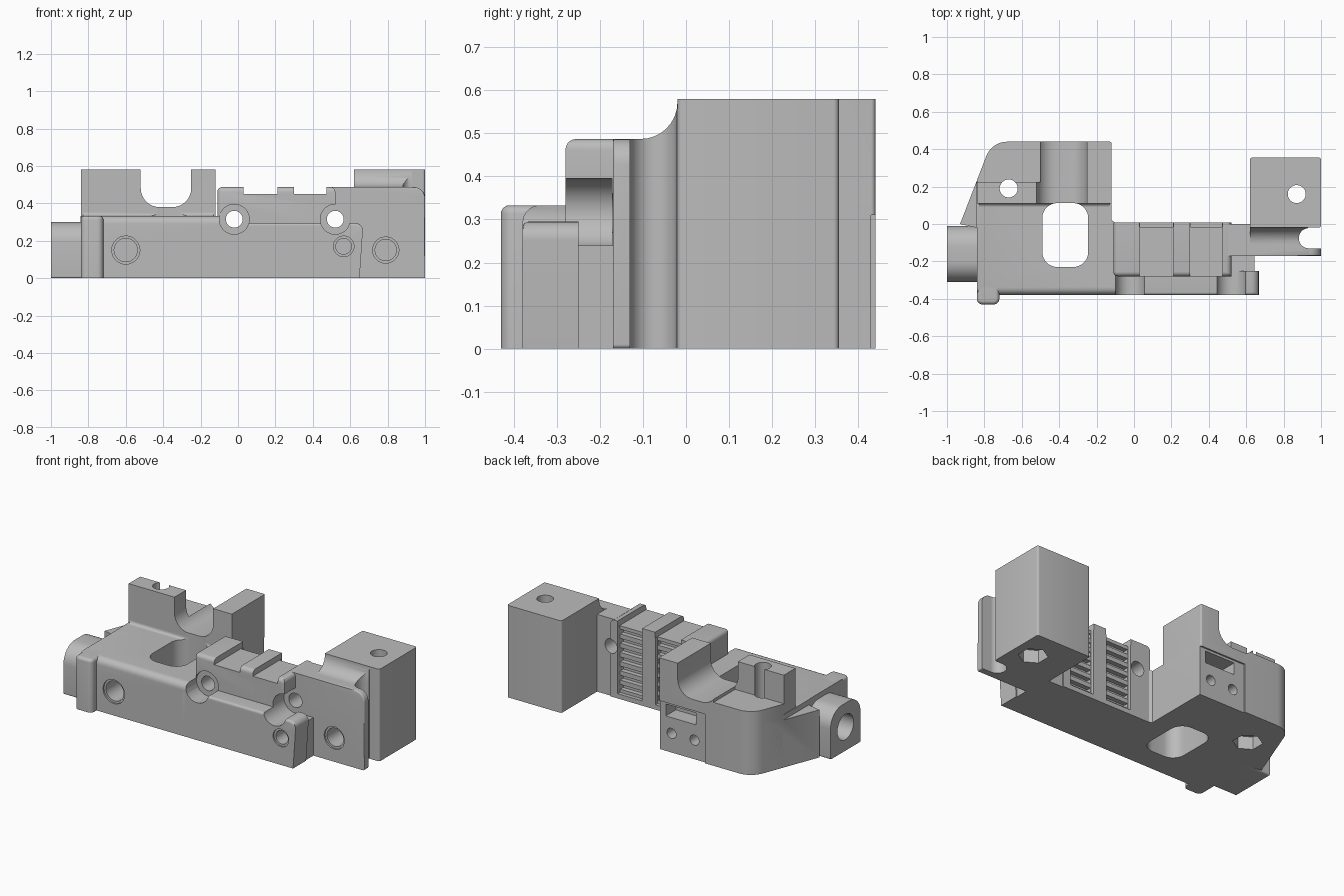
import bpy, bmesh, math
from mathutils import Vector

if "Cube" in bpy.data.objects:
    bpy.data.objects.remove(bpy.data.objects["Cube"])

grey = bpy.data.materials.new("plain grey")
grey.use_nodes = True
grey.diffuse_color = (0.5, 0.5, 0.5, 1)
grey.node_tree.nodes["Principled BSDF"].inputs["Base Color"].default_value = (0.5, 0.5, 0.5, 1)
parts = []


def rounded(points, steps=8):
    """Closed profile from (u, v, radius) corners."""
    out = []
    n = len(points)
    for i, (u, v, r) in enumerate(points):
        p = Vector((u, v))
        if r == 0:
            out.append(p)
            continue
        d1 = (Vector(points[i - 1][:2]) - p).normalized()
        d2 = (Vector(points[(i + 1) % n][:2]) - p).normalized()
        half = d1.angle(d2) / 2
        c = p + (d1 + d2).normalized() * r / math.sin(half)
        t = r / math.tan(half)
        a, b = p + d1 * t - c, p + d2 * t - c
        start = math.atan2(a.y, a.x)
        sweep = math.remainder(math.atan2(b.y, b.x) - start, math.tau)
        for k in range(steps + 1):
            ang = start + sweep * k / steps
            out.append(c + Vector((math.cos(ang), math.sin(ang))) * r)
    return out


def prism(name, pts, axis, lo, hi, bevel=0, pick=None, part=True):
    """Solid from a profile along an axis, with the picked edges rounded."""
    place = {"x": lambda u, v, w: (w, u, v),
             "y": lambda u, v, w: (u, w, v),
             "z": lambda u, v, w: (u, v, w)}[axis]
    bm = bmesh.new()
    low, high = ([bm.verts.new(place(p[0], p[1], w)) for p in pts] for w in (lo, hi))
    bm.faces.new(low[::-1])
    bm.faces.new(high)
    for i in range(len(pts)):
        bm.faces.new((low[i - 1], low[i], high[i], high[i - 1]))
    if bm.calc_volume(signed=True) < 0:
        bmesh.ops.reverse_faces(bm, faces=bm.faces[:])
    bm.normal_update()
    if bevel:
        edges = [e for e in bm.edges if pick((e.verts[0].co + e.verts[1].co) / 2)]
        bmesh.ops.bevel(bm, geom=edges, offset=bevel, segments=5, profile=0.5, affect="EDGES")
    mesh = bpy.data.meshes.new(name)
    bm.to_mesh(mesh)
    bm.free()
    mesh.materials.append(grey)
    ob = bpy.data.objects.new(name, mesh)
    bpy.context.collection.objects.link(ob)
    if part:
        parts.append(ob)
    else:
        ob.hide_render = True
    return ob


def box(name, x, y, z, bevel=0, pick=None, part=True):
    pts = [(x[0], y[0]), (x[1], y[0]), (x[1], y[1]), (x[0], y[1])]
    return prism(name, pts, "z", z[0], z[1], bevel, pick, part)


def rod(u, v, r, axis, lo, hi, sides=40):
    turns = [math.tau * (k + 0.5) / sides for k in range(sides)]
    pts = [(u + r * math.cos(a), v + r * math.sin(a)) for a in turns]
    return prism("cutter", pts, axis, lo, hi, part=False)


def block_cutter(x, y, z):
    return box("cutter", x, y, z, part=False)


def overlap(a, b):
    for i in range(3):
        ca = [v.co[i] for v in a.data.vertices]
        cb = [v.co[i] for v in b.data.vertices]
        if max(ca, default=-9) <= min(cb) or max(cb) <= min(ca):
            return False
    return True


def cut(tool, targets=parts, operation="DIFFERENCE"):
    for ob in targets:
        if overlap(ob, tool):
            mod = ob.modifiers.new("cut", "BOOLEAN")
            mod.operation = operation
            mod.solver = "EXACT"
            mod.object = tool
            bpy.context.view_layer.objects.active = ob
            bpy.ops.object.modifier_apply(modifier=mod.name)
    bpy.data.objects.remove(tool)


# Main body with slanted rear corner
outline = rounded([(-0.84, -0.38, 0), (-0.09, -0.38, 0), (-0.09, 0, 0), (-0.12, 0.02, 0),
                   (-0.12, 0.44, 0.01), (-0.76, 0.44, 0.12), (-0.93, 0, 0), (-0.84, -0.02, 0)])
base = prism("main_body", outline, "z", 0, 0.333, 0.04,
             lambda c: c.z > 0.3 and c.y < -0.37)
cut(block_cutter((-1.1, -0.842), (-0.6, 0.6), (0.3, 0.5)), [base])

# Rear wall with rounded valley, shelf and plate
profile = rounded([(-0.84, 0, 0), (-0.1, 0, 0), (-0.1, 0.58, 0), (-0.25, 0.58, 0),
                   (-0.25, 0.38, 0.1), (-0.52, 0.38, 0.1), (-0.52, 0.58, 0), (-0.84, 0.58, 0)])
wall = prism("rear_wall", profile, "y", 0.11, 0.46)
cut(prism("cutter", outline, "z", -0.1, 0.7, part=False), [wall], "INTERSECT")
cut(block_cutter((-1, -0.5), (0.225, 0.6), (0.4, 0.7)), [wall])
wall_fillet = prism("wall_fillet", rounded([(0.13, 0.32, 0), (0.13, 0.375, 0), (0.11, 0.375, 0),
                                            (0.11, 0.333, 0.02), (0.08, 0.333, 0), (0.08, 0.32, 0)]),
                    "x", -0.83, -0.13)

# End boss and front pad
prism("end_boss", rounded([(-0.31, 0, 0.01), (-0.01, 0, 0.01), (-0.01, 0.3, 0.11), (-0.31, 0.3, 0.11)]),
      "x", -1, -0.8)
prism("front_pad", rounded([(-0.84, -0.43, 0.03), (-0.72, -0.43, 0.03), (-0.72, -0.3, 0), (-0.84, -0.3, 0)]),
      "z", 0, 0.333, 0.02, lambda c: c.z > 0.3 and c.y < -0.35)

# Front rail and the foot behind it
prism("front_rail", rounded([(-0.12, 0, 0), (0.65, 0, 0), (0.67, 0.295, 0.04), (-0.12, 0.295, 0)]),
      "y", -0.38, -0.25, 0.015, lambda c: c.y < -0.37 and c.z > 0.28)
box("rail_foot", (-0.1, 0.645), (-0.29, -0.15), (0, 0.24))

# Centre block with lands, notches and toothed back
centre = box("belt_block", (-0.11, 0.52), (-0.28, 0.008), (0, 0.487), 0.025,
             lambda c: c.z > 0.48 and c.y < 0 or c.x < -0.1 and c.y < -0.27)
for x0, x1 in ((0.03, 0.21), (0.3, 0.473)):
    cut(block_cutter((x0, x1), (-0.5, 0.1), (0.45, 0.6)), [centre])
    cut(block_cutter((x0 + 0.002, x1 - 0.002), (-0.015, 0.1), (0.03, 0.6)), [centre])
    for k in range(7):
        z = 0.05 + 0.058 * k
        cut(block_cutter((x0 + 0.004, x1 - 0.004), (-0.045, 0.1), (z, z + 0.03)), [centre])

# Side plate, neck and end block
prism("side_plate", rounded([(0.5, 0, 0), (1, 0, 0.01), (1, 0.487, 0.06), (0.5, 0.487, 0)]),
      "y", -0.17, -0.13, 0.008, lambda c: c.x > 0.9 and c.y < -0.16 and c.z > 0.02)
neck = box("neck", (0.5, 0.93), (-0.15, 0), (0, 0.487))
neck_fillet = prism("neck_fillet", rounded([(-0.12, 0.47, 0), (0, 0.47, 0), (0, 0.58, 0), (-0.02, 0.58, 0),
                                            (-0.02, 0.487, 0.085), (-0.12, 0.487, 0)]), "x", 0.62, 0.93)
cut(rod(0.935, -0.076, 0.054, "z", -0.1, 0.7), [neck, neck_fillet])
box("end_block", (0.62, 1), (-0.02, 0.355), (0, 0.58), 0.012,
    lambda c: 0.1 < c.z < 0.5)

# Rounded window through the body
window = rounded([(-0.49, -0.23, 0.08), (-0.245, -0.23, 0.08), (-0.245, 0.112, 0.08), (-0.49, 0.112, 0.08)])
cut(prism("cutter", window, "z", -0.1, 0.7, part=False), [base, wall_fillet, wall])

# Screw saddles and through holes
for x, depth in ((-0.02, -0.27), (0.52, -0.172)):
    cut(rod(x, 0.315, 0.08, "y", -0.5, depth))
    cut(rod(x, 0.315, 0.045, "y", -0.5, 0.1))

# Blind front holes with a wider mouth
for x, z, r in ((-0.6, 0.15, 0.062), (0.565, 0.17, 0.042), (0.79, 0.15, 0.057)):
    mouth = -0.16 if x > 0.7 else -0.37
    cut(rod(x, z, r + 0.013, "y", -0.6, mouth))
    cut(rod(x, z, r, "y", -0.6, mouth + 0.15))

# Vertical bolt holes with hexagonal nut pockets underneath
for x, y in ((-0.67, 0.19), (0.87, 0.16)):
    cut(rod(x, y, 0.048, "z", -0.1, 0.7))
    cut(rod(x, y, 0.085, "z", -0.1, 0.08, 6))

# End hole and rear panel with slot and screw holes
cut(rod(-0.16, 0.15, 0.08, "x", -1.1, -0.7))
cut(block_cutter((-0.44, 0), (0.43, 0.6), (-0.1, 0.31)))
cut(block_cutter((-0.37, -0.16), (0.33, 0.6), (0.22, 0.295)))
for x in (-0.2, -0.36):
    cut(rod(x, 0.12, 0.032, "y", 0.34, 0.6, 24))

# Smooth curved surfaces, keeping sharp edges
for ob in parts:
    bpy.ops.object.select_all(action="DESELECT")
    ob.select_set(True)
    bpy.context.view_layer.objects.active = ob
    bpy.ops.object.shade_smooth_by_angle(angle=math.radians(32))
